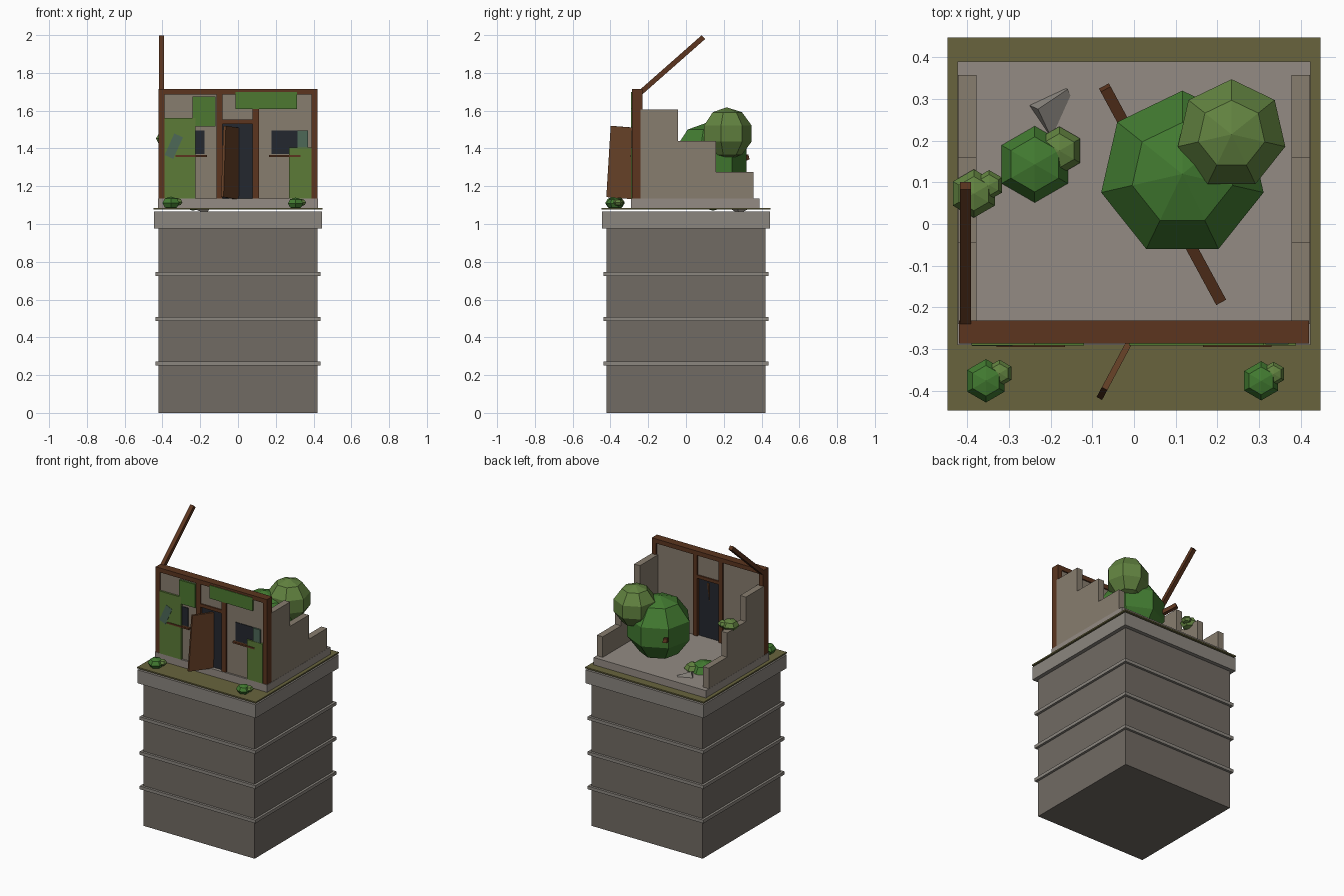
import bpy, bmesh, math
from mathutils import Matrix, Vector

if "Cube" in bpy.data.objects:
    bpy.data.objects.remove(bpy.data.objects["Cube"])


def mat(name, r, g, b):
    m = bpy.data.materials.new(name)
    m.diffuse_color = [(c / 255) ** 2.2 for c in (r, g, b)] + [1]
    m.use_nodes = True
    m.node_tree.nodes["Principled BSDF"].inputs["Base Color"].default_value = m.diffuse_color
    return m


STONE = mat("stone", 112, 106, 99)
TRIM = mat("trim", 138, 133, 126)
SOIL = mat("mossy_soil", 104, 100, 64)
FLOOR = mat("floor", 146, 138, 130)
WALL = mat("plaster", 134, 124, 110)
WOOD = mat("wood", 92, 56, 36)
DOOR = mat("door_wood", 104, 68, 44)
DARK = mat("dark_opening", 40, 44, 50)
GLASS = mat("shutter", 78, 104, 88)
MOSS = mat("moss", 78, 120, 52)
MOSS2 = mat("dry_moss", 92, 122, 58)
LEAF = mat("leaf", 68, 122, 52)
LEAF2 = mat("pale_leaf", 98, 130, 66)


def finish(name, bm, m):
    bmesh.ops.recalc_face_normals(bm, faces=bm.faces)
    me = bpy.data.meshes.new(name)
    bm.to_mesh(me)
    bm.free()
    me.materials.append(m)
    ob = bpy.data.objects.new(name, me)
    bpy.context.collection.objects.link(ob)
    return ob


def solid(name, size, matrix, m):
    bm = bmesh.new()
    bmesh.ops.create_cube(bm, size=1, matrix=matrix @ Matrix.Diagonal((*size, 1)))
    return finish(name, bm, m)


def box(name, x, y, z, m):
    size = [b - a for a, b in (x, y, z)]
    mid = Vector([(a + b) / 2 for a, b in (x, y, z)])
    return solid(name, size, Matrix.Translation(mid), m)


def beam(name, a, b, w, m):
    a, b = Vector(a), Vector(b)
    q = (b - a).to_track_quat('Y', 'Z').to_matrix().to_4x4()
    return solid(name, (w, (b - a).length, w), Matrix.Translation((a + b) / 2) @ q, m)


def blob(name, c, r, n, rings, m, flat=1.0):
    """Faceted ball with one corner of each ring pointing to +y."""
    bm = bmesh.new()
    loops = []
    for i in range(1, rings):
        lat = math.pi * (i / rings - 0.5)
        loops.append([bm.verts.new((c[0] + r * math.cos(lat) * math.cos(t),
                                    c[1] + r * math.cos(lat) * math.sin(t),
                                    c[2] + r * flat * math.sin(lat)))
                      for t in (math.pi / 2 + 2 * math.pi * k / n for k in range(n))])
    low = bm.verts.new((c[0], c[1], c[2] - r * flat))
    top = bm.verts.new((c[0], c[1], c[2] + r * flat))
    for k in range(n):
        j = (k + 1) % n
        bm.faces.new((low, loops[0][j], loops[0][k]))
        bm.faces.new((top, loops[-1][k], loops[-1][j]))
        for a, b in zip(loops, loops[1:]):
            bm.faces.new((a[k], a[j], b[j], b[k]))
    return finish(name, bm, m)


# Tower with string courses and cap
box("tower", (-.42, .42), (-.42, .42), (0, .98), STONE)
for i, z in enumerate((.262, .497, .735)):
    box(f"tower_band_{i}", (-.436, .436), (-.436, .436), (z - .011, z + .011), TRIM)
box("tower_cap", (-.446, .446), (-.446, .446), (.975, 1.066), TRIM)
box("mossy_ground", (-.447, .447), (-.447, .447), (1.076, 1.085), SOIL)
box("house_floor", (-.423, .423), (-.29, .39), (1.085, 1.135), FLOOR)

# Broken side walls, stepping down to the back
for side, s in (("left", -1), ("right", 1)):
    for i, (y0, y1, z) in enumerate(((-.24, -.043, 1.607), (-.043, .16, 1.44), (.16, .357, 1.275))):
        box(f"{side}_wall_{i}", sorted((s * .378, s * .422)), (y0, y1), (1.13, z), WALL)

# Front wall around the doorway
FY = (-.278, -.24)
box("front_wall_left", (-.4, -.1), FY, (1.13, 1.69), WALL)
box("front_wall_right", (.095, .4), FY, (1.13, 1.69), WALL)
box("front_wall_over_door", (-.1, .095), FY, (1.54, 1.69), WALL)
box("dark_doorway", (-.1, .095), (-.268, -.25), (1.13, 1.54), DARK)

# Timber frame
PY = (-.287, -.231)
for name, x0, x1 in (("left_post", -.42, -.388), ("door_post_left", -.115, -.083),
                     ("door_post_right", .078, .11), ("right_post", .388, .42)):
    box(name, (x0, x1), PY, (1.13, 1.69), WOOD)
box("top_beam", (-.42, .42), PY, (1.685, 1.715), WOOD)
box("door_lintel", (-.085, .08), PY, (1.53, 1.552), WOOD)

# Windows, sills and shutters
for side, s in (("left", -1), ("right", 1)):
    box(f"{side}_window", sorted((s * .178, s * .32)), (-.282, -.27), (1.37, 1.495), DARK)
    box(f"{side}_sill", sorted((s * .165, s * .33)), (-.295, -.27), (1.354, 1.365), WOOD)
box("right_shutter", (.315, .37), (-.289, -.275), (1.37, 1.495), GLASS)
solid("hanging_shutter", (.05, .01, .125),
      Matrix.Translation((-.34, -.288, 1.412)) @ Matrix.Rotation(math.radians(24), 4, 'Y'), GLASS)

# Open door, leaning on its hinge
solid("open_door", (.17, .015, .378),
      Matrix.Translation((-.037, -.332, 1.325))
      @ Matrix.Rotation(math.atan2(-.88, -.47), 4, 'Z')
      @ Matrix.Rotation(math.radians(-4), 4, 'Y'), DOOR)

# Moss patches on the facade
for i, (x, z, m) in enumerate((((-.39, -.225), (1.135, 1.56), MOSS2),
                               ((-.24, -.12), (1.515, 1.675), MOSS),
                               ((-.012, .312), (1.61, 1.7), MOSS),
                               ((.27, .388), (1.135, 1.405), MOSS2))):
    box(f"wall_moss_{i}", x, (-.291, -.27), z, m)

# Loose timbers and rubble
beam("broken_rafter", (-.404, -.245, 1.692), (-.404, .092, 1.989), .027, WOOD)
beam("fallen_beam", (-.07, .327, 1.355), (.207, -.184, 1.15), .027, WOOD)
solid("rubble", (.09, .07, .07),
      Matrix.Translation((-.198, .278, 1.112))
      @ Matrix.Rotation(math.radians(25), 4, 'Z')
      @ Matrix.Rotation(math.radians(25), 4, 'X')
      @ Matrix.Rotation(math.radians(20), 4, 'Y'), TRIM)

# Tree crowns
blob("large_tree_crown", (.116, .12, 1.33), .21, 7, 5, LEAF)
blob("small_tree_crown", (.234, .215, 1.479), .139, 7, 5, LEAF2)

# Bushes, each with a paler companion
for i, (x, y, z, r) in enumerate(((-.238, .143, 1.132, .0935), (-.384, .073, 1.452, .058),
                                  (-.355, -.376, 1.111, .052), (.305, -.376, 1.109, .047))):
    main, side = (LEAF2, LEAF2) if i == 1 else (LEAF, LEAF2)
    blob(f"bush_{i}", (x, y, z), r, 6, 4, main, .66)
    blob(f"bush_companion_{i}", (x + .63 * r, y + .35 * r, z + .1 * r), r * .62, 6, 4, side, .66)
